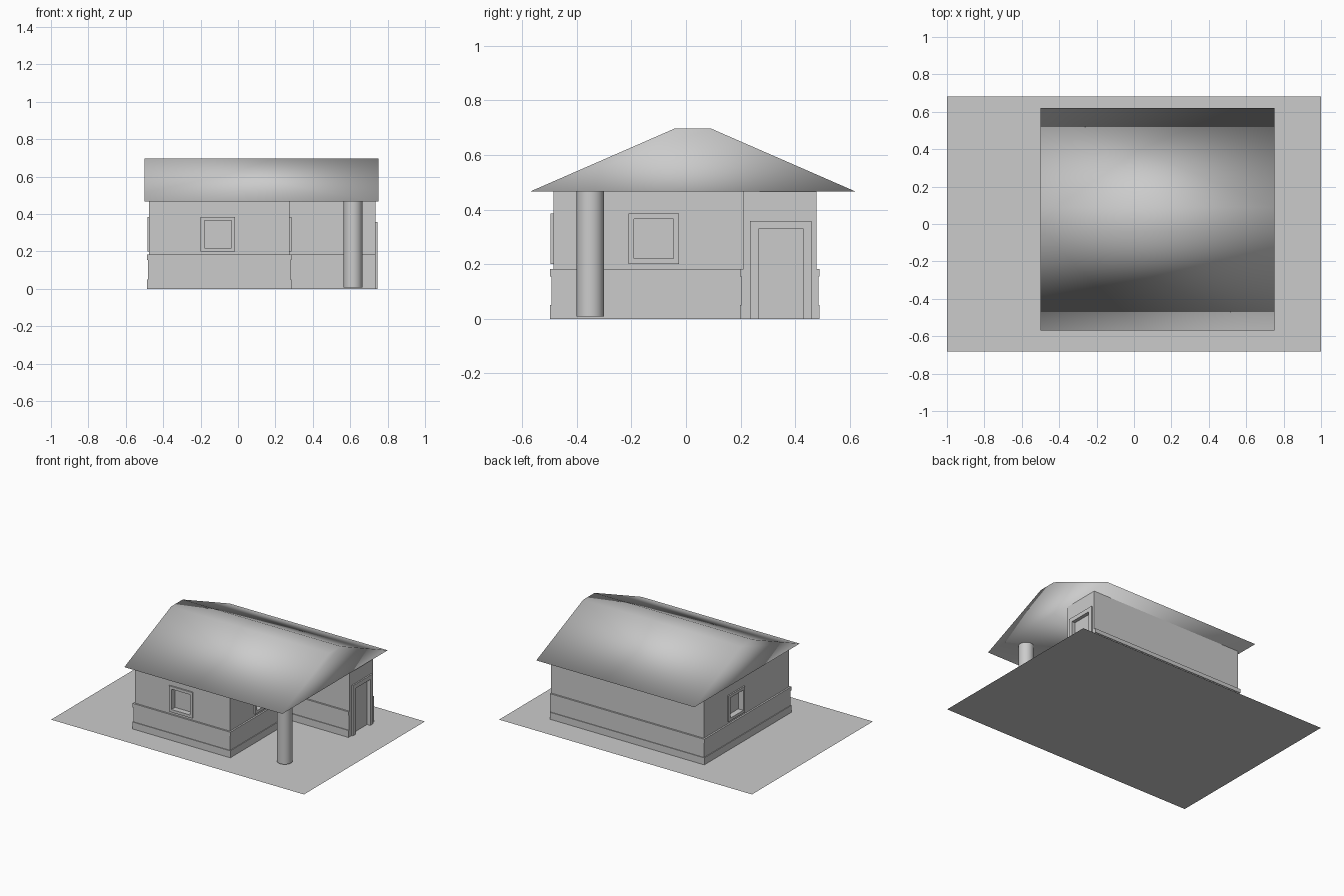
import bpy, bmesh
from mathutils import Matrix, Vector

if "Cube" in bpy.data.objects:
    bpy.data.objects.remove(bpy.data.objects["Cube"])


def finish(name, bm):
    bmesh.ops.recalc_face_normals(bm, faces=bm.faces)
    me = bpy.data.meshes.new(name)
    bm.to_mesh(me)
    bm.free()
    ob = bpy.data.objects.new(name, me)
    bpy.context.collection.objects.link(ob)
    return ob


def prism(name, outline, shift):
    """Extrude a closed outline of 3D points along a vector."""
    bm = bmesh.new()
    face = bm.faces.new([bm.verts.new(p) for p in outline])
    ext = bmesh.ops.extrude_face_region(bm, geom=[face], use_keep_orig=True)
    moved = [g for g in ext["geom"] if isinstance(g, bmesh.types.BMVert)]
    bmesh.ops.translate(bm, verts=moved, vec=Vector(shift))
    return finish(name, bm)


def boxes(name, spans):
    """One mesh made of boxes, each given by two opposite corners."""
    bm = bmesh.new()
    for a, b in spans:
        a, b = Vector(a), Vector(b)
        m = Matrix.Translation((a + b) / 2) @ Matrix.Diagonal((*(b - a), 1))
        bmesh.ops.create_cube(bm, size=1, matrix=m)
    return finish(name, bm)


def wall_outline(d, z):
    """L-shaped floor plan grown outward by d, flush on the door side."""
    pts = [(-.475 - d, -.485 - d), (.275 + d, -.485 - d), (.275 + d, .21 - d),
           (.735, .21 - d), (.735, .477 + d), (-.475 - d, .477 + d)]
    return [(x, y, z) for x, y in pts]


def cut(target, cutter):
    mod = target.modifiers.new("opening", "BOOLEAN")
    mod.operation = "DIFFERENCE"
    mod.object = cutter
    mod.solver = "EXACT"
    cutter.hide_render = True
    cutter.hide_set(True)
    cutter.display_type = "WIRE"


def opening(name, wall, side, pos, u, z, rim, depth, sill=True):
    """Raised frame and recess; side = (axis, direction), pos = wall plane."""
    axis, sign = side

    def span(u0, u1, z0, z1, d0, d1):
        e = sorted((pos + sign * d0, pos + sign * d1))
        if axis == "x":
            return (e[0], u0, z0), (e[1], u1, z1)
        return (u0, e[0], z0), (u1, e[1], z1)

    out = .01
    (u0, u1), (z0, z1) = u, z
    low = z0 + rim if sill else z0
    bars = [span(u0, u0 + rim, z0, z1, 0, out),
            span(u1 - rim, u1, z0, z1, 0, out),
            span(u0 + rim, u1 - rim, z1 - rim, z1, 0, out)]
    if sill:
        bars.append(span(u0 + rim, u1 - rim, z0, low, 0, out))
    boxes(name + "_frame", bars)
    bottom = low if sill else z0 - .02
    cut(wall, boxes(name + "_cutter",
                    [span(u0 + rim, u1 - rim, bottom, z1 - rim, -depth, .03)]))


# Plot
bm = bmesh.new()
bmesh.ops.create_grid(bm, x_segments=1, y_segments=1, size=1,
                      matrix=Matrix.Diagonal((1, .683, 1, 1)))
finish("plot_base", bm)

# Walls
walls = prism("walls", wall_outline(0, 0), (0, 0, .466))

# Plinth, dado panel and band around the walls
for name, d, z0, z1 in (("plinth", .012, 0, .05), ("dado", .007, .05, .155),
                        ("band", .012, .155, .183)):
    trim = prism(name, wall_outline(d, z0), (0, 0, z1 - z0))
    # keep only the outer shell, clear of the wall openings
    cut(trim, prism(name + "_cutter",
                    [(x + (.02 if x > .7 else 0), y, -.05)
                     for x, y, z in wall_outline(0, 0)], (0, 0, .6)))

# Windows on front, porch and left walls, door on the wing end
opening("front_window", walls, ("y", -1), -.485, (-.2, -.015), (.2, .385), .02, .03)
opening("porch_window", walls, ("x", 1), .275, (-.21, -.025), (.2, .385), .02, .03)
opening("left_window", walls, ("x", -1), -.475, (.025, .21), (.2, .385), .02, .03)
opening("door", walls, ("x", 1), .735, (.235, .46), (0, .358), .03, .015, sill=False)

# Porch column
bm = bmesh.new()
bmesh.ops.create_cone(bm, cap_ends=True, segments=32, radius1=.05, radius2=.05,
                      depth=.458, matrix=Matrix.Translation((.615, -.35, .237)))
column = finish("porch_column", bm)
column.data.shade_smooth()
column.data.set_sharp_from_angle(angle=.6)

# Roof with flat ridge
profile = [(-.57, .466), (.62, .466), (.09, .697), (-.04, .697)]
roof = prism("roof", [(-.5, y, z) for y, z in profile], (1.25, 0, 0))
roof.data.shade_smooth()
